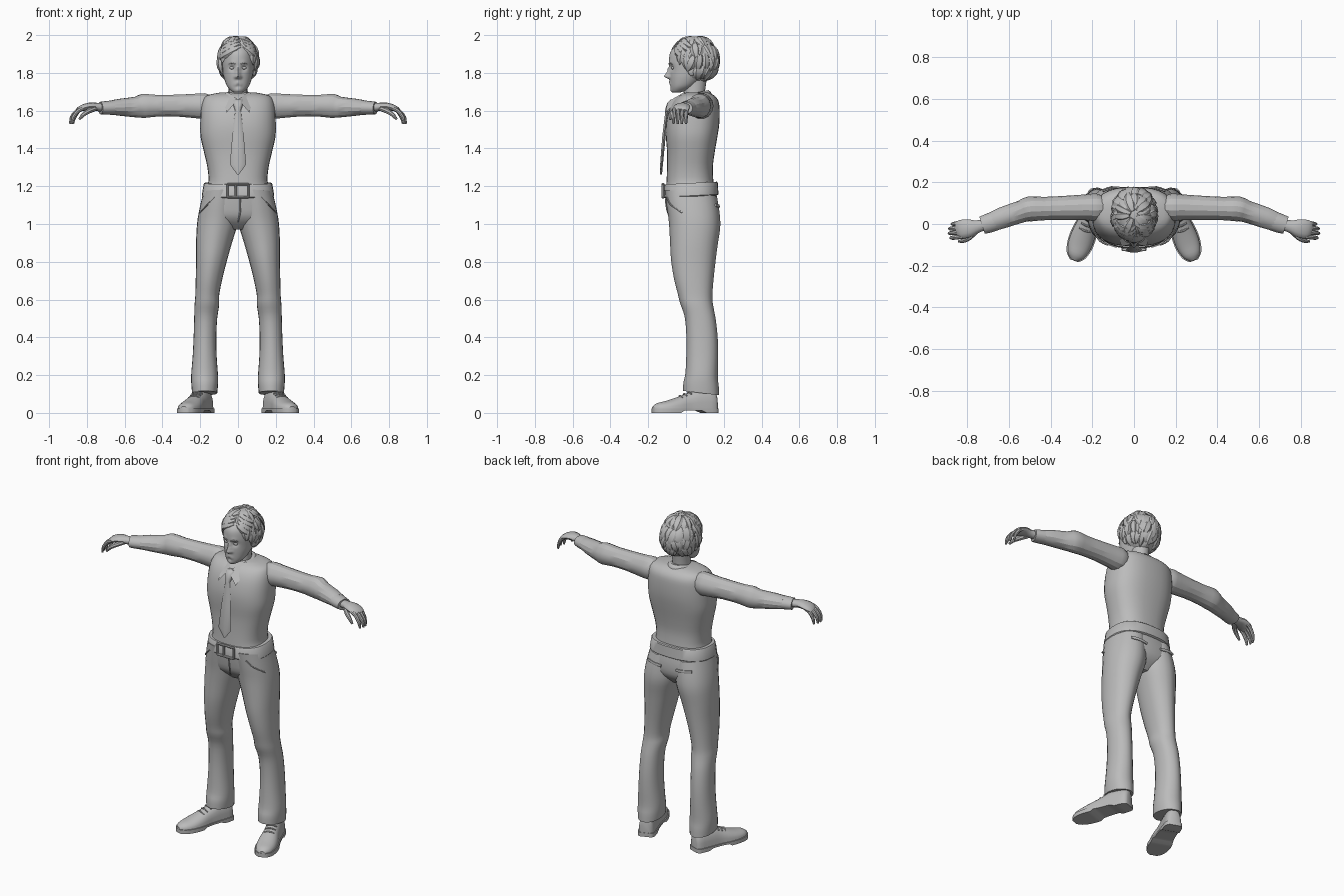
import bpy, bmesh, math, random
from mathutils import Vector, Matrix

random.seed(4)
cube = bpy.data.objects.get("Cube")
if cube:
    bpy.data.objects.remove(cube)

grey = bpy.data.materials.new("plain_grey")
grey.use_nodes = True
TONE = (0.5, 0.5, 0.5, 1)
grey.diffuse_color = TONE
grey.node_tree.nodes["Principled BSDF"].inputs["Base Color"].default_value = TONE
UP = Vector((0, 0, 1))
SIDES = (("left", 1), ("right", -1))


def finish(name, bm, angle=40):
    bmesh.ops.recalc_face_normals(bm, faces=bm.faces)
    mesh = bpy.data.meshes.new(name)
    bm.to_mesh(mesh)
    bm.free()
    mesh.materials.append(grey)
    ob = bpy.data.objects.new(name, mesh)
    bpy.context.collection.objects.link(ob)
    bpy.ops.object.select_all(action="DESELECT")
    ob.select_set(True)
    bpy.context.view_layer.objects.active = ob
    bpy.ops.object.shade_smooth_by_angle(angle=math.radians(angle))
    return ob


def smooth(rows, k):
    """Run a smooth curve through the rows, k steps per gap."""
    out, last = [], len(rows) - 1
    for i in range(last):
        a, b, c, d = (rows[min(max(i + j, 0), last)] for j in (-1, 0, 1, 2))
        for step in range(k):
            t = step / k
            out.append([q + t * ((r - p) + t * ((2 * p - 5 * q + 4 * r - w) + t * (3 * (q - r) + w - p))) / 2
                        for p, q, r, w in zip(a, b, c, d)])
            out[-1] = [q + t * (v - q) if k == 1 else v for q, v in zip(b, out[-1])]
    return out + [list(rows[last])]


def loft(rings):
    bm = bmesh.new()
    loops = [[bm.verts.new(v) for v in ring] for ring in rings]
    for a, b in zip(loops, loops[1:]):
        for i in range(len(a)):
            j = (i + 1) % len(a)
            bm.faces.new((a[i], a[j], b[j], b[i]))
    bm.faces.new(loops[0])
    bm.faces.new(loops[-1])
    return bm


def stack(rows, n=24, p=2.3, tilt=0, k=3, crease=0, s=1):
    """Loft level rounded sections: z, x from, x to, y from, y to."""
    rings = []
    for z, x0, x1, y0, y1 in smooth(rows, k):
        ring = []
        for i in range(n):
            a = math.tau * i / n
            c, d = math.cos(a), math.sin(a)
            u = math.copysign(abs(c) ** (2 / p), c)
            v = math.copysign(abs(d) ** (2 / p), d) * (1 + crease * (abs(d) > 0.99))
            y = (y0 + y1) / 2 + v * (y1 - y0) / 2
            ring.append((s * ((x0 + x1) / 2 + u * (x1 - x0) / 2), y, z + tilt * (y - (y0 + y1) / 2)))
        rings.append(ring)
    return loft(rings)


def tube(rows, n=12, k=3, up=lambda c: UP, s=1):
    """Loft oval sections along a path: x, y, z, half width, half height."""
    rows = smooth(rows, k)
    pts = [Vector((s * r[0], r[1], r[2])) for r in rows]
    rings = []
    for i, (c, r) in enumerate(zip(pts, rows)):
        d = (pts[min(i + 1, len(pts) - 1)] - pts[max(i - 1, 0)]).normalized()
        side = d.cross(up(c)).normalized()
        top = side.cross(d)
        rings.append([c + side * r[3] * math.cos(math.tau * j / n) + top * r[4] * math.sin(math.tau * j / n)
                      for j in range(n)])
    return loft(rings)


def even(rows):
    """Sections symmetric about the middle: z, half width, y from, y to."""
    return [(z, -w, w, a, b) for z, w, a, b in rows]


def block(name, at, size, bevel=0.004):
    bm = bmesh.new()
    bmesh.ops.create_cube(bm, size=1, matrix=Matrix.Translation(at) @ Matrix.Diagonal((*size, 1)))
    bmesh.ops.bevel(bm, geom=bm.edges[:], offset=bevel, segments=1, affect="EDGES")
    return finish(name, bm, 30)


def ball(name, at, size, angle=40):
    bm = bmesh.new()
    bmesh.ops.create_uvsphere(bm, u_segments=16, v_segments=10, radius=1,
                              matrix=Matrix.Translation(at) @ Matrix.Diagonal((*size, 1)))
    return finish(name, bm, angle)


# Shirt, belt and hips
finish("shirt_body", stack(even([
    (1.19, .168, -.105, .15), (1.23, .156, -.103, .145), (1.3, .162, -.1, .142), (1.38, .18, -.1, .152),
    (1.46, .198, -.106, .166), (1.53, .2, -.105, .176), (1.6, .197, -.09, .178), (1.65, .188, -.066, .172),
    (1.68, .165, -.035, .15), (1.695, .1, 0, .12)]), 32, 2.5))
finish("belt", stack(even([(1.145, .188, -.113, .165), (1.15, .192, -.118, .172), (1.212, .182, -.116, .168),
                           (1.217, .178, -.112, .163)]), 32, 2.5, .05, 1))
finish("hips", stack(even([(1.17, .18, -.108, .158), (1.1, .198, -.1, .168), (1.03, .195, -.082, .158),
                           (.97, .08, -.02, .1)]), 32, 2.5))
for z in (1.142, 1.21):
    block("buckle_bar", (0, -.122, z), (.12, .016, .012))
for x in (-.055, -.012, .055):
    block("buckle_post", (x, -.122, 1.176), (.011, .016, .068))
finish("fly_seam", tube([(.012, -.109, 1.135, .004, .004), (.012, -.1, 1.07, .004, .004),
                         (.0, -.075, 1.01, .003, .003)], 6, up=lambda c: Vector((0, 1, 0))))

# Tie, knot and collar
finish("tie_blade", stack(even([(1.262, .004, -.137, -.127), (1.315, .043, -.137, -.122),
                                (1.46, .031, -.126, -.108), (1.61, .014, -.108, -.09)]), 12, 1.5, k=1))
finish("tie_knot", stack(even([(1.595, .013, -.112, -.08), (1.64, .028, -.1, -.05),
                               (1.66, .024, -.078, -.045)]), 12, 2.2, k=2))
finish("collar_band", stack(even([(1.655, .082, -.05, .14), (1.68, .074, -.045, .132),
                                  (1.693, .06, -.035, .118)]), 24, 2, .2, 2))
for side, s in SIDES:
    bm = bmesh.new()
    flap = [bm.verts.new((s * x, y, z)) for x, y, z in
            ((.008, -.066, 1.665), (.022, -.1, 1.635), (.06, -.108, 1.59), (.086, -.02, 1.672), (.058, -.005, 1.7))]
    bm.faces.new(flap)
    bmesh.ops.solidify(bm, geom=bm.faces[:], thickness=.008)
    finish(side + "_collar_flap", bm, 30)

# Legs, shoes, arms and hands
for side, s in SIDES:
    finish(side + "_trouser_leg", stack([
        (.105, .11, .243, -.012, .172), (.15, .106, .247, -.01, .17), (.2, .106, .248, 0, .165),
        (.3, .113, .24, .005, .167), (.4, .115, .235, .005, .165), (.5, .11, .232, -.004, .155),
        (.57, .1, .23, -.028, .142), (.62, .1, .226, -.04, .136), (.7, .085, .224, -.06, .14),
        (.8, .06, .222, -.075, .15), (.9, .032, .222, -.08, .162), (1, .002, .217, -.086, .176),
        (1.08, -.005, .204, -.097, .172), (1.165, -.01, .184, -.108, .158)],
        24, 2.2, -.12, 3, .04, s))
    finish(side + "_front_pocket", tube([(.125, -.1, 1.14, .004, .004), (.165, -.08, 1.1, .004, .004),
                                         (.2, -.02, 1.06, .004, .004)], 6, s=s))
    finish(side + "_back_pocket", tube([(.05, .172, 1.09, .005, .009), (.1, .174, 1.095, .005, .009),
                                        (.15, .158, 1.1, .005, .009)], 6, s=s))

    # Shoes point outward from the heel
    turn = Matrix.Translation((s * .165, .16, 0)) @ Matrix.Rotation(s * math.radians(20), 4, "Z")
    steps = smooth([(0, .026, .095), (.02, .044, .12), (.1, .048, .125), (.16, .05, .105), (.22, .058, .083),
                    (.28, .057, .064), (.33, .042, .052), (.356, .016, .035)], 3)
    upper, sole = [], []
    for d, w, top in steps:
        arc = [math.pi * i / 12 for i in range(13)]
        upper.append([(w * math.cos(a), -d, .018 + (top - .018) * math.sin(a) ** .75) for a in arc])
        arch = .012 if .095 < d < .2 else 0
        sole.append([((w + .005) * x, -d * 1.01 + .002, z) for x, z in ((-1, arch), (1, arch), (1, .024), (-1, .024))])
    for part, rings in (("_shoe", upper), ("_shoe_sole", sole)):
        bm = loft(rings)
        bm.transform(turn)
        finish(side + part, bm)
    for i in range(3):
        lace = tube([(-.03, -.15 - .025 * i, .1 - .01 * i, .004, .004), (0, -.155 - .025 * i, .111 - .01 * i, .005, .005),
                     (.03, -.15 - .025 * i, .1 - .01 * i, .004, .004)], 6)
        lace.transform(turn)
        finish(side + "_shoe_lace", lace)

    finish(side + "_sleeve", tube([
        (.14, .08, 1.622, .05, .058), (.18, .08, 1.625, .066, .069), (.23, .08, 1.625, .062, .066),
        (.33, .077, 1.627, .058, .059), (.43, .074, 1.626, .056, .059), (.5, .072, 1.625, .06, .065),
        (.54, .06, 1.619, .053, .056), (.63, .03, 1.618, .051, .045), (.675, .012, 1.616, .046, .037)],
        14, 2, s=s), 25)
    finish(side + "_cuff", tube([(.665, .015, 1.616, .047, .038), (.7, .003, 1.615, .046, .036),
                                 (.728, -.006, 1.614, .043, .033)], 16, 1, s=s))
    finish(side + "_hand", tube([(.7, .002, 1.615, .026, .022), (.75, -.012, 1.62, .03, .022),
                                 (.79, -.02, 1.622, .043, .02), (.83, -.026, 1.612, .045, .016),
                                 (.85, -.03, 1.6, .036, .01)], s=s))
    for i, reach in enumerate((-.008, 0, -.002, -.014)):
        y = -.06 + .022 * i
        finish(side + "_finger", tube([(.82, y, 1.612, .011, .011), (.852 + reach / 2, y - .003, 1.598, .011, .011),
                                       (.88 + reach, y - .006, 1.565, .01, .01),
                                       (.888 + reach, y - .006, 1.53, .006, .006)], 8, s=s))
    finish(side + "_thumb", tube([(.755, -.03, 1.612, .014, .014), (.79, -.064, 1.598, .014, .014),
                                  (.82, -.08, 1.578, .011, .011), (.84, -.083, 1.553, .006, .006)], 8, s=s))

# Neck and head, with the face pushed out or in at a few spots
finish("neck", stack(even([(1.63, .062, -.035, .115), (1.68, .05, -.015, .1), (1.77, .05, -.01, .11)]), 20, 2))
head = stack(even([(1.695, .018, -.068, -.035), (1.705, .036, -.077, .0), (1.73, .058, -.081, .045),
                   (1.77, .073, -.084, .09), (1.81, .081, -.086, .13), (1.86, .085, -.09, .15),
                   (1.91, .08, -.082, .15), (1.95, .06, -.045, .12), (1.975, .025, 0, .08)]), 72, 2.1, k=8)
SPOTS = ((0, 1.782, .012, -.03), (0, 1.8, .011, -.016), (0, 1.82, .011, -.01), (.031, 1.828, .017, .012),
         (.012, 1.777, .008, -.009), (0, 1.75, .012, -.007), (.012, 1.738, .01, -.004), (0, 1.73, .009, .003),
         (0, 1.708, .015, -.005), (.03, 1.85, .014, -.004))
for v in head.verts:
    if v.co.y < 0:
        x, z = abs(v.co.x), v.co.z
        v.co.y += sum(push * math.exp(-((x - px) ** 2 + (z - pz) ** 2) / (r * r)) for px, pz, r, push in SPOTS)
finish("head", head)
for side, s in SIDES:
    ball(side + "_eye", (s * .031, -.068, 1.826), (.014, .01, .008))
    ball(side + "_ear", (s * .085, .03, 1.815), (.012, .02, .032))
    finish(side + "_eyebrow", tube([(.014, -.09, 1.846, .003, .003), (.032, -.086, 1.852, .004, .004),
                                    (.05, -.073, 1.846, .002, .002)], 6, s=s))

# Hair: a cap tucked behind the face, covered in tapering locks
MID, SIZE = Vector((0, .046, 1.866)), Vector((.1, .122, .122))


def on_cap(turn, lift, out=1):
    way = Vector((math.sin(turn) * math.cos(lift), -math.cos(turn) * math.cos(lift), math.sin(lift)))
    return MID + way * SIZE * out


bm = bmesh.new()
bmesh.ops.create_icosphere(bm, subdivisions=4, radius=1)
for v in bm.verts:
    face = v.co.y < -.4 and v.co.z < .38 - .25 * abs(v.co.x)
    v.co = MID + v.co * SIZE * (.7 if face else 1.02 + .025 * math.sin(9 * v.co.x + 7 * v.co.z))
finish("hair_cap", bm, 30)


def lock(start, end, wide, thick=.012):
    rows = []
    for i in range(6):
        t = i / 5
        swell = math.sin(math.pi * (.15 + .8 * t))
        spot = on_cap(*(a + (b - a) * t for a, b in zip(start, end)), 1.02 + .03 * t)
        rows.append((*spot, wide * swell, thick * swell))
    finish("hair_lock", tube(rows, 6, 1, lambda c: (c - MID).normalized()), 30)


for high, low, count, limit in ((1.35, .5, 13, .5), (.75, -.1, 15, .9), (.25, -.55, 15, 1.25), (-.2, -.95, 11, 1.75)):
    for i in range(count):
        turn = limit + (math.tau - 2 * limit) * i / (count - 1)
        sway = random.uniform(-.3, .3) * (0 if i in (0, count - 1) else 1)
        lock((turn, high + random.uniform(-.1, .1)), (turn + sway, low + random.uniform(-.15, .15)),
             random.uniform(.022, .032), random.uniform(.009, .016))
# Fringe swept aside from the parting
for s in (1, -1):
    for i in range(4):
        lock((.25 + s * .1, .62 + .17 * i), (s * (1.25 + .1 * i), .02 + .16 * i), .024, .016)
